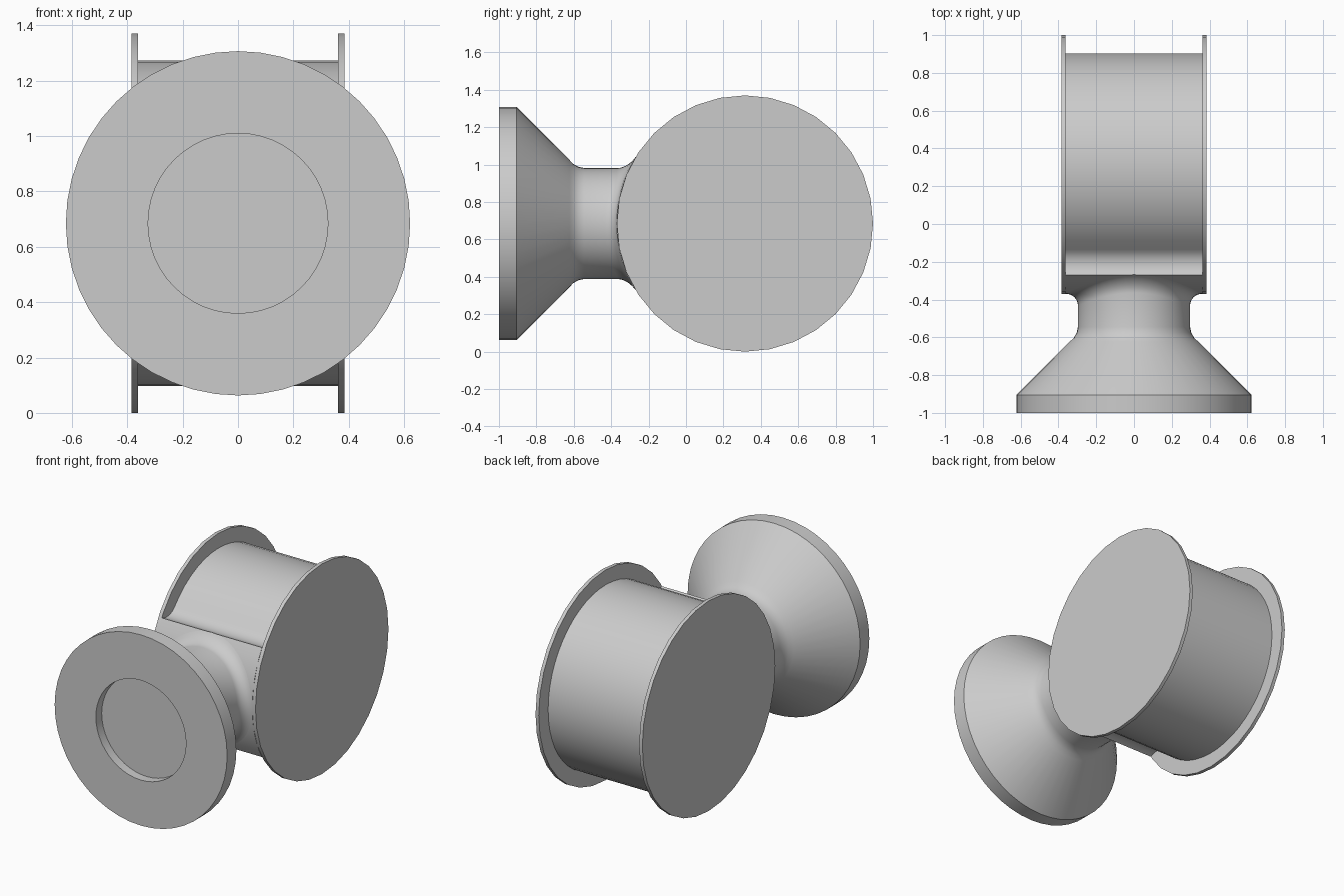
import bpy, bmesh
from math import sin, cos, pi, radians, sqrt

cube = bpy.data.objects.get("Cube")
if cube:
    bpy.data.objects.remove(cube, do_unlink=True)

# Shared dimensions
CY, CZ = 0.315, 0.685          # spool axis
FLANGE_R, DRUM_R = 0.685, 0.588
INNER, OUTER = 0.362, 0.385    # flange faces along x
NECK_R, FILLET = 0.297, 0.062

grey = bpy.data.materials.new("plain_grey")
grey.use_nodes = True
colour = (0.6, 0.6, 0.6, 1)
grey.diffuse_color = colour
grey.node_tree.nodes["Principled BSDF"].inputs["Base Color"].default_value = colour


def finish(bm, name):
    bmesh.ops.recalc_face_normals(bm, faces=bm.faces)
    mesh = bpy.data.meshes.new(name)
    bm.to_mesh(mesh)
    bm.free()
    mesh.materials.append(grey)
    obj = bpy.data.objects.new(name, mesh)
    bpy.context.collection.objects.link(obj)
    bpy.ops.object.select_all(action="DESELECT")
    obj.select_set(True)
    bpy.context.view_layer.objects.active = obj
    bpy.ops.object.shade_smooth_by_angle(angle=radians(30))
    return obj


def extrude_x(name, outline, x0, x1):
    """Solid from a (y, z) outline between two x positions."""
    bm = bmesh.new()
    a, b = ([bm.verts.new((x, y, z)) for y, z in outline] for x in (x0, x1))
    n = len(outline)
    bm.faces.new(a)
    bm.faces.new(b)
    for i in range(n):
        j = (i + 1) % n
        bm.faces.new((a[i], a[j], b[j], b[i]))
    return finish(bm, name)


def polar(r, angle):
    """Point around the spool axis, angle measured from the front."""
    return CY - r * cos(angle), CZ + r * sin(angle)


def arc(r, start, end, steps):
    return [polar(r, start + (end - start) * i / steps) for i in range(steps + 1)]


# End flanges
rim = arc(FLANGE_R, 0, 2 * pi, 32)[:-1]
extrude_x("left_flange", rim, INNER, OUTER)
extrude_x("right_flange", rim, -OUTER, -INNER)

# Drum with a raised front saddle, blended by concave fillets
edge, blend = radians(31.4), radians(40)
depth = FLANGE_R - DRUM_R


def saddle_fillet(side):
    pts = []
    for i in range(7):
        t = pi / 2 * i / 6
        angle = blend - (blend - edge) * cos(t)
        pts.append(polar(FLANGE_R - depth * sin(t), side * angle))
    return pts


outline = arc(FLANGE_R, -edge, edge, 12)[:-1]
outline += saddle_fillet(1)
outline += arc(DRUM_R, blend, 2 * pi - blend, 40)[1:-1]
outline += saddle_fillet(-1)[::-1][:-1]
extrude_x("drum", outline, -INNER, INNER)

# Round dish with a recess, cone and neck, flaring onto the saddle
SEG = 48
profile = [(0.325, -0.94), (0.325, -1.0), (0.622, -1.0), (0.622, -0.905),
           (0.34, -0.623), (0.318, -0.602), (0.303, -0.575), (NECK_R, -0.545)]
bm = bmesh.new()
rings = []
for r, y in profile:
    rings.append([bm.verts.new((r * cos(2 * pi * i / SEG), y, CZ + r * sin(2 * pi * i / SEG)))
                  for i in range(SEG)])
for step in range(9):
    t = pi / 2 * step / 8
    r = NECK_R + FILLET * (1 - cos(t))
    ring = []
    for i in range(SEG):
        a = 2 * pi * i / SEG
        z = r * sin(a)
        surface = CY - sqrt(FLANGE_R ** 2 - z ** 2)
        ring.append(bm.verts.new((r * cos(a), surface - FILLET * (1 - sin(t)), CZ + z)))
    rings.append(ring)
bm.faces.new(rings[0])
for a, b in zip(rings, rings[1:]):
    for i in range(SEG):
        j = (i + 1) % SEG
        bm.faces.new((a[i], a[j], b[j], b[i]))
finish(bm, "dish_and_neck")
